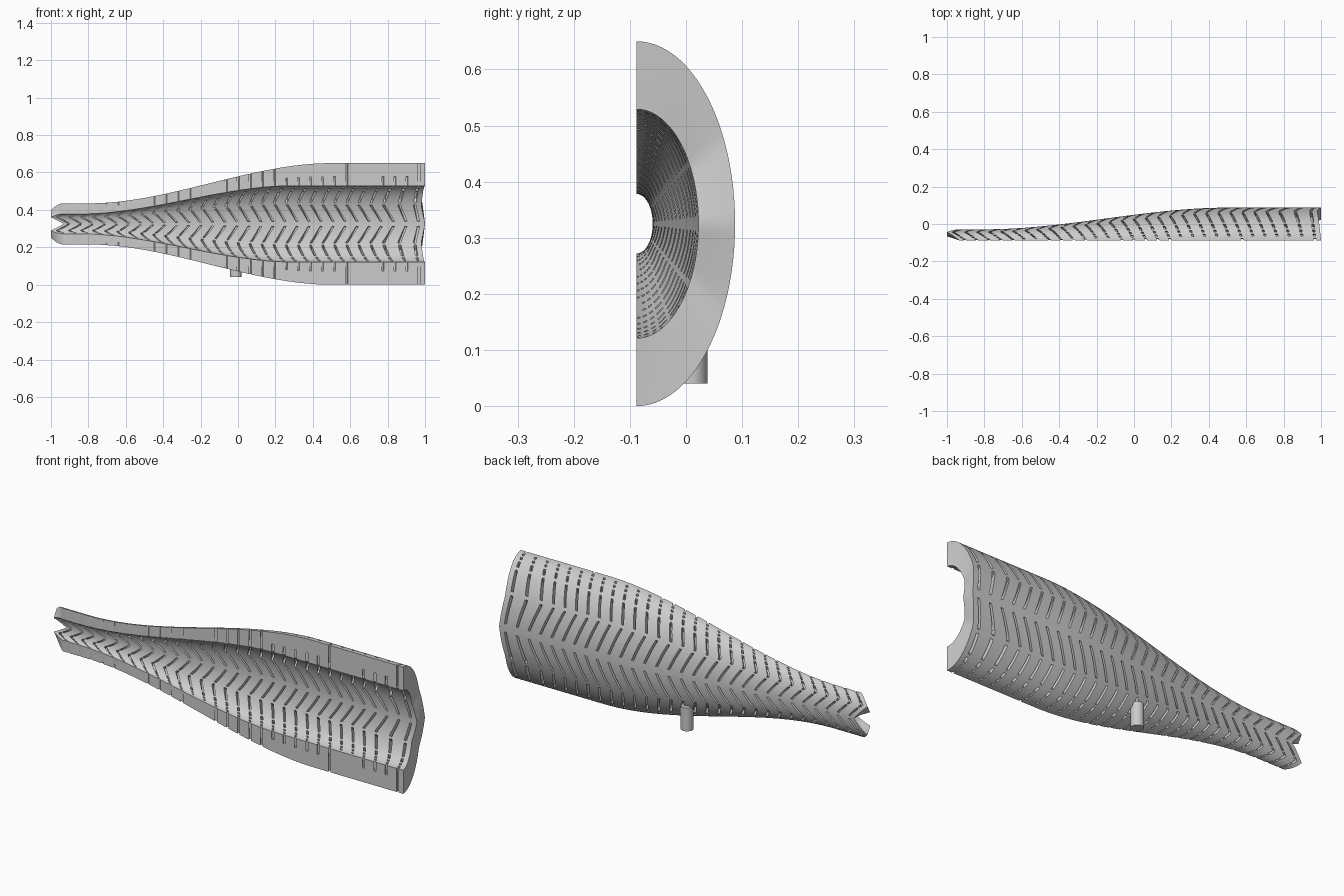
import bpy, bmesh, math

old = bpy.data.objects.get("Cube")
if old:
    bpy.data.objects.remove(old, do_unlink=True)

# One plain grey throughout
grey = bpy.data.materials.new("light grey")
grey.use_nodes = True
grey.diffuse_color = (0.6, 0.6, 0.6, 1)
grey.node_tree.nodes["Principled BSDF"].inputs["Base Color"].default_value = grey.diffuse_color

AXIS_Z, CUT_Y = 0.325, -0.088
COLUMNS, QUARTER = 30, 24
START, END = -0.933, 1.0
LAYERS = (0, 0.4, 0.6, 1)      # from inner skin to outer skin
SLOT_CELLS = {*range(1, 8), *range(9, 15), 16, 17, 19, 21, QUARTER - 1}
PLAIN_RIM = {5, 6, 11, 12, 24, 25}   # columns without a rim notch
LONG_RIM = {23, 29}                  # wide-end columns notched right through


def ease(x, a, b):
    t = min(max((x - a) / (b - a), 0), 1)
    return t * t * (3 - 2 * t)


def chevron(x, angle):
    """Shift towards the narrow end, largest part way round each quarter."""
    a = abs(angle)
    peak = math.radians(35 - 7 * x)
    wave = a / peak if a < peak else (math.pi / 2 - a) / (math.pi / 2 - peak)
    return wave * (0.067 - 0.047 * ease(x, 0.8, 1))


def shell_point(base, angle, layer):
    x = base - chevron(base, angle)
    outer = 0.11 + 0.215 * ease(x, -0.8, 0.5)
    inner = 0.053 + 0.151 * ease(x, -0.85, 0.3)
    r = inner + (outer - inner) * layer
    depth = r * 0.54
    return (x, CUT_Y + depth * math.cos(angle), AXIS_Z + r * math.sin(angle))


# Half shell as curved cells, with slot cells left empty on both skins
pitch = (END - START) / COLUMNS
stations = [START + pitch * (c + f) for c in range(COLUMNS) for f in (0, 0.41, 0.59)] + [END]
NI, NJ, NK = len(stations) - 1, 2 * QUARTER, len(LAYERS) - 1


def solid(i, j, k):
    if not (0 <= i < NI and 0 <= j < NJ and 0 <= k < NK):
        return False
    column, part = divmod(i, 3)
    cell = j - QUARTER if j >= QUARTER else QUARTER - 1 - j
    if part != 1 or cell not in SLOT_CELLS:
        return True
    if cell == QUARTER - 1:    # notches on the flat rim
        if column in PLAIN_RIM:
            return True
        return k > 0 and stations[i] > 0.25 and column not in LONG_RIM
    return k == 1


bm = bmesh.new()
grid = {}


def vert(i, j, k):
    key = (i, j, k)
    if key not in grid:
        angle = (j / QUARTER - 1) * math.pi / 2
        grid[key] = bm.verts.new(shell_point(stations[i], angle, LAYERS[k]))
    return grid[key]


for i in range(NI):
    for j in range(NJ):
        for k in range(NK):
            if not solid(i, j, k):
                continue
            for axis in range(3):
                for side in (0, 1):
                    near = [i, j, k]
                    near[axis] += 2 * side - 1
                    if solid(*near):
                        continue
                    corners = []
                    for p, q in ((0, 0), (1, 0), (1, 1), (0, 1)):
                        c = [i, j, k]
                        c[axis] += side
                        c[(axis + 1) % 3] += p
                        c[(axis + 2) % 3] += q
                        corners.append(vert(*c))
                    bm.faces.new(corners if side else corners[::-1])

bmesh.ops.recalc_face_normals(bm, faces=bm.faces[:])
mesh = bpy.data.meshes.new("half_shell")
bm.to_mesh(mesh)
bm.free()
shell = bpy.data.objects.new("half_shell", mesh)
bpy.context.collection.objects.link(shell)
mesh.materials.append(grey)

# Short upright peg under the shell
bpy.ops.mesh.primitive_cylinder_add(vertices=24, radius=0.03, depth=0.12,
                                    location=(-0.012, 0.008, 0.1))
peg = bpy.context.object
peg.name = "mounting_peg"
peg.data.materials.append(grey)

# Smooth skins with crisp edges
bpy.ops.object.select_all(action="DESELECT")
for ob in (shell, peg):
    ob.select_set(True)
bpy.context.view_layer.objects.active = shell
bpy.ops.object.shade_smooth_by_angle(angle=math.radians(30))
